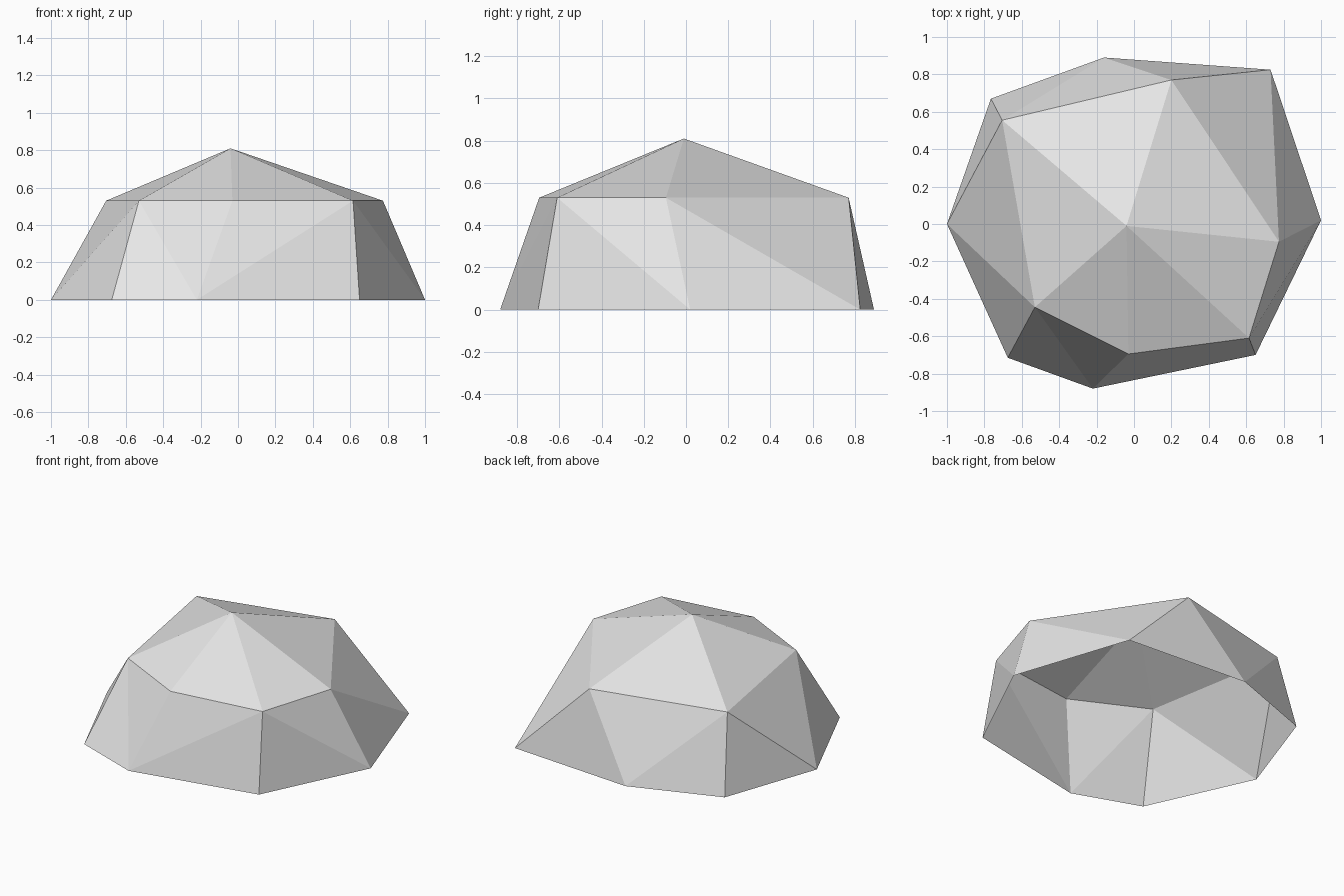
import bpy
import bmesh

default = bpy.data.objects.get("Cube")
if default:
    bpy.data.objects.remove(default, do_unlink=True)

# Stone colour
stone = bpy.data.materials.new("light_grey_stone")
stone.use_nodes = True
stone.diffuse_color = (0.8, 0.8, 0.8, 1)
stone.node_tree.nodes["Principled BSDF"].inputs["Base Color"].default_value = (0.8, 0.8, 0.8, 1)

# Uneven rings, both counter-clockwise from the -x side
BASE = [(-1, 0), (-0.675, -0.715), (-0.22, -0.88), (0.65, -0.70),
        (1, 0.02), (0.73, 0.825), (-0.16, 0.89), (-0.765, 0.67)]
SHOULDER = [(-0.53, -0.445), (-0.03, -0.695), (0.615, -0.61),
            (0.775, -0.095), (0.20, 0.77), (-0.705, 0.555)]
SHOULDER_Z = 0.53
APEX = (-0.04, -0.01, 0.81)

bm = bmesh.new()
base = [bm.verts.new((x, y, 0)) for x, y in BASE]
shoulder = [bm.verts.new((x, y, SHOULDER_Z)) for x, y in SHOULDER]
apex = bm.verts.new(APEX)

# Sloping sides: zip the rings together, stepping along the base (b) or shoulder (s)
i = j = 0
for step in "bbssbbsbsbsbbs":
    low, high = base[i % len(base)], shoulder[j % len(shoulder)]
    if step == "b":
        i += 1
        bm.faces.new((low, base[i % len(base)], high))
    else:
        j += 1
        bm.faces.new((low, shoulder[j % len(shoulder)], high))

# Faceted cap; the underside stays open
for k, vert in enumerate(shoulder):
    bm.faces.new((vert, shoulder[(k + 1) % len(shoulder)], apex))

mesh = bpy.data.meshes.new("boulder")
bm.to_mesh(mesh)
bm.free()
mesh.materials.append(stone)
boulder = bpy.data.objects.new("boulder", mesh)
bpy.context.collection.objects.link(boulder)
